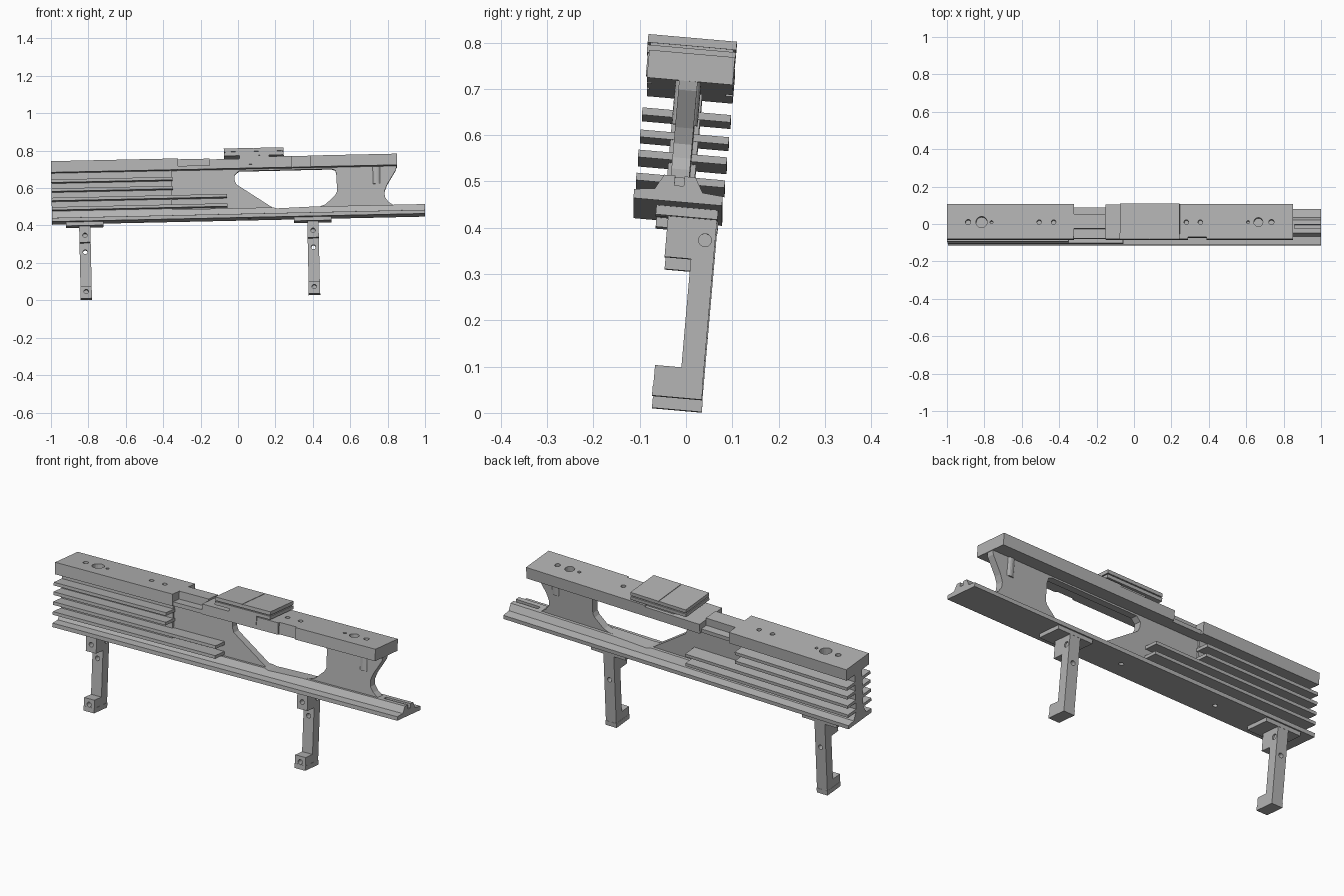
import bpy, bmesh, math
from mathutils import Matrix

cube = bpy.data.objects.get("Cube")
if cube:
    bpy.data.objects.remove(cube, do_unlink=True)

metal = bpy.data.materials.new("grey_metal")
metal.use_nodes = True
GREY = (0.45, 0.45, 0.45, 1)
metal.diffuse_color = GREY
metal.node_tree.nodes["Principled BSDF"].inputs["Base Color"].default_value = GREY

# The whole assembly leans slightly sideways and lengthways
LEAN = (Matrix.Translation((0, -0.018, 0.434))
        @ Matrix.Rotation(math.radians(-1.25), 4, 'Y')
        @ Matrix.Rotation(math.radians(-5), 4, 'X'))


def finish(name, bm):
    bmesh.ops.recalc_face_normals(bm, faces=bm.faces)
    mesh = bpy.data.meshes.new(name)
    bm.to_mesh(mesh)
    bm.free()
    mesh.materials.append(metal)
    ob = bpy.data.objects.new(name, mesh)
    bpy.context.scene.collection.objects.link(ob)
    ob.matrix_world = LEAN
    return ob


def prism(name, points, lo, hi, axis):
    """Extrude a profile along x (points are y,z), y (x,z) or z (x,y)."""
    place = {'x': lambda a, b, t: (t, a, b),
             'y': lambda a, b, t: (a, t, b),
             'z': lambda a, b, t: (a, b, t)}[axis]
    bm = bmesh.new()
    ends = [[bm.verts.new(place(a, b, t)) for a, b in points] for t in (lo, hi)]
    for ring in ends:
        bm.faces.new(ring)
    n = len(points)
    for i in range(n):
        j = (i + 1) % n
        bm.faces.new((ends[0][i], ends[0][j], ends[1][j], ends[1][i]))
    return finish(name, bm)


def box(name, x0, x1, y0, y1, z0, z1):
    return prism(name, [(x0, y0), (x1, y0), (x1, y1), (x0, y1)], z0, z1, 'z')


def rod(name, a, b, r, lo, hi, axis, sides=20):
    ring = [(a + r * math.cos(math.tau * i / sides),
             b + r * math.sin(math.tau * i / sides)) for i in range(sides)]
    return prism(name, ring, lo, hi, axis)


def cut(ob, cutters):
    for c in cutters:
        c.hide_render = True
        c.hide_viewport = True
        mod = ob.modifiers.new("cut", 'BOOLEAN')
        mod.operation = 'DIFFERENCE'
        mod.solver = 'EXACT'
        mod.object = c
    bpy.context.view_layer.update()
    graph = bpy.context.evaluated_depsgraph_get()
    mesh = bpy.data.meshes.new_from_object(ob.evaluated_get(graph))
    ob.modifiers.clear()
    ob.data = mesh
    for c in cutters:
        bpy.data.objects.remove(c, do_unlink=True)


LEFT, W = -0.994, 0.096

# Bottom rail: flange with a tapered rib
base = prism("bottom_rail", [(-W, 0), (W, 0), (W, 0.02), (0.052, 0.024),
                             (0.034, 0.056), (-0.034, 0.056),
                             (-0.052, 0.024), (-W, 0.02)], LEFT, 1, 'x')
cut(base, [box("slot_cutter", 0.86, 1.1, -0.01, 0.01, 0.035, 0.1)]
    + [rod("hole_cutter", x, 0, 0.012, -0.02, 0.015, 'z') for x in (0.06, -0.49)])

# Central web with a large window
web = prism("web", [(-0.35, 0.05), (0.84, 0.05), (0.805, 0.075), (0.788, 0.1),
                    (0.786, 0.13), (0.8, 0.165), (0.85, 0.245), (0.855, 0.27),
                    (-0.35, 0.27)], -0.02, 0.02, 'y')
window = [(-0.015, 0.21), (-0.013, 0.235), (0.01, 0.256), (0.505, 0.257),
          (0.525, 0.25), (0.532, 0.225), (0.532, 0.135), (0.522, 0.115),
          (0.47, 0.068), (0.44, 0.057), (0.21, 0.05), (0.185, 0.057),
          (-0.005, 0.185)]
cut(web, [prism("window_cutter", window, -0.2, 0.2, 'y')])
cut(base, [prism("window_cutter", window, -0.2, 0.2, 'y')])
box("fin_core", LEFT, -0.35, -0.03, 0.03, 0.05, 0.27)
rod("web_boss", 0.745, 0, 0.028, 0.172, 0.27, 'z')

# Cooling fins on both sides, the lower two longer
for i, (top, end) in enumerate([(0.226, -0.345), (0.178, -0.345),
                                (0.128, -0.055), (0.078, -0.055)]):
    box(f"fin_{i + 1}", LEFT, end, -W, W, top - 0.016, top)

# Top rail in sections, with screw holes
Z0, Z1 = 0.265, 0.325
rear = box("top_rail_right", LEFT, -0.315, -0.09, W, Z0, Z1)
front = box("top_rail_left", 0.17, 0.857, -0.09, W, Z0, Z1)
cut(rear, [rod("hole_cutter", x, 0, r, 0.28, 0.4, 'z') for x, r in
           ((-0.88, 0.014), (-0.808, 0.03), (-0.755, 0.008),
            (-0.5, 0.012), (-0.423, 0.012))])
cut(front, [rod("hole_cutter", x, 0, r, 0.28, 0.4, 'z') for x, r in
            ((0.287, 0.012), (0.362, 0.012), (0.617, 0.008),
             (0.672, 0.024), (0.742, 0.014))]
    + [box("notch_cutter", 0.295, 0.395, -0.12, -0.08, 0.2, 0.4)])
box("top_rail_neck", -0.315, -0.145, -0.035, 0.042, Z0, Z1)
box("neck_ledge", -0.315, -0.145, -0.085, 0.082, Z0, 0.285)
box("top_rail_middle", -0.145, 0.17, -0.09, W, Z0, 0.316)

# Raised two-layer mounting plate on its pedestal
box("plate_pedestal", 0.015, 0.172, -0.094, 0.08, 0.285, 0.335)
box("plate_lower", -0.068, 0.252, -W, W, 0.332, 0.349)
box("plate_seam", -0.062, 0.246, -0.09, 0.09, 0.349, 0.354)
plate = box("plate_upper", -0.068, 0.252, -W, W, 0.354, 0.372)
cut(plate, [box("groove_cutter", 0.088, 0.091, -0.2, 0.2, 0.368, 0.4)])

# Two bracket legs with hooked feet and bolt holes
leg_profile = [(-0.019, -0.018), (0.087, -0.018), (0.087, -0.408),
               (-0.019, -0.408), (-0.019, -0.343), (0.038, -0.343),
               (0.038, -0.108), (-0.019, -0.108)]
for side, x in (("right", -0.82), ("left", 0.4)):
    box(f"{side}_leg_plate", x - 0.1, x + 0.1, -0.046, 0.088, -0.02, 0)
    leg = prism(f"{side}_leg", leg_profile, x - 0.03, x + 0.03, 'x')
    cut(leg, [rod("hole_cutter", x, -0.155, 0.012, -0.1, 0.2, 'y'),
              rod("hole_cutter", x, -0.07, 0.012, -0.1, 0.03, 'y'),
              rod("hole_cutter", x, -0.372, 0.012, -0.1, 0.03, 'y'),
              rod("hole_cutter", 0.065, -0.065, 0.014, x + 0.022, x + 0.1, 'x')])
    box(f"{side}_foot_pad", x - 0.031, x + 0.031, -0.02, 0.088, -0.409, -0.385)
